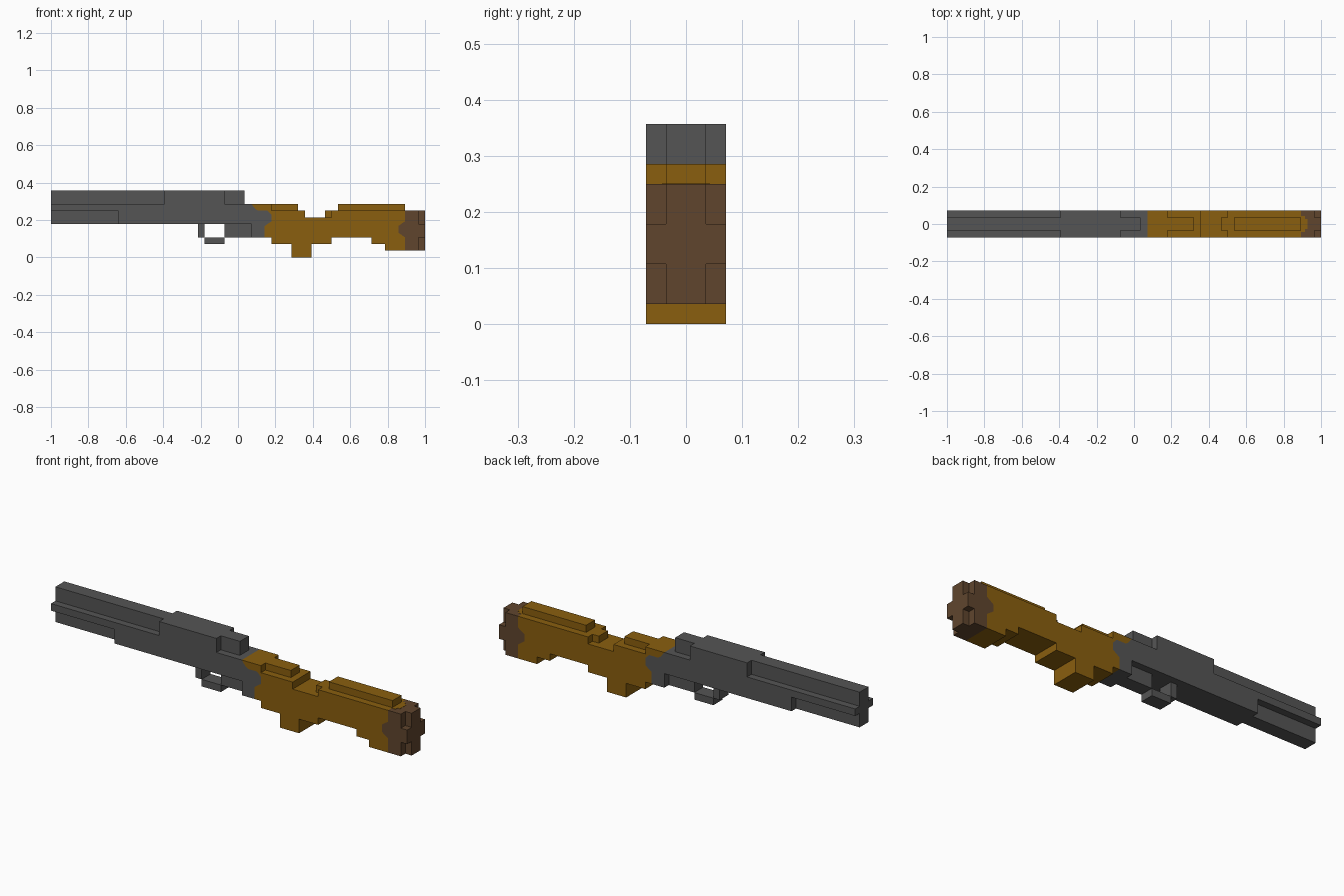
import bpy, bmesh

if "Cube" in bpy.data.objects:
    bpy.data.objects.remove(bpy.data.objects["Cube"])

U = 1 / 28  # one block of the model's grid


def material(name, rgb):
    m = bpy.data.materials.new(name)
    m.diffuse_color = (*rgb, 1)
    m.use_nodes = True
    m.node_tree.nodes["Principled BSDF"].inputs["Base Color"].default_value = m.diffuse_color
    return m


METAL = material("grey metal", (0.091, 0.091, 0.091))
WOOD = material("golden wood", (0.254, 0.114, 0.0045))
PAD = material("dark brown pad", (0.117, 0.060, 0.027))

# Colour seams as (x, z), bottom to top
FRONT_SEAM = [(4, 3), (4, 4.7), (5, 5.4), (5, 6.4), (4.4, 7), (3, 7), (2.6, 7.25), (2, 8)]
REAR_SEAM = [(25, 1), (25, 3), (24, 3.7), (24, 4.7), (25, 5.4), (25, 7)]


def box(x0, x1, z0, z1):
    return [(x0, z0), (x1, z0), (x1, z1), (x0, z1)]


def slab(name, outline, half, mat):
    """Extrude an (x, z) outline from -half to +half in y."""
    bm = bmesh.new()
    face = bm.faces.new([bm.verts.new((x * U, -half * U, z * U)) for x, z in outline])
    ext = bmesh.ops.extrude_face_region(bm, geom=[face])
    moved = [v for v in ext["geom"] if isinstance(v, bmesh.types.BMVert)]
    bmesh.ops.translate(bm, vec=(0, 2 * half * U, 0), verts=moved)
    bmesh.ops.recalc_face_normals(bm, faces=bm.faces)
    mesh = bpy.data.meshes.new(name)
    bm.to_mesh(mesh)
    bm.free()
    mesh.materials.append(mat)
    ob = bpy.data.objects.new(name, mesh)
    bpy.context.collection.objects.link(ob)
    return ob


def part(name, mat, pieces, seams=()):
    """Union of (outline, half width) slabs, left open along the seams."""
    body = slab(name, *pieces[0], mat)
    for outline, half in pieces[1:]:
        tool = slab("joiner", outline, half, mat)
        mod = body.modifiers.new("join", "BOOLEAN")
        mod.operation, mod.solver, mod.object = "UNION", "EXACT", tool
        bpy.context.view_layer.objects.active = body
        bpy.ops.object.modifier_apply(modifier=mod.name)
        bpy.data.objects.remove(tool)
    # remove the hidden faces between neighbouring parts
    bm = bmesh.new()
    bm.from_mesh(body.data)

    def on_seam(v, seam):
        return any(abs(v.co.x / U - x) + abs(v.co.z / U - z) < 0.01 for x, z in seam)

    hidden = [f for f in bm.faces
              if abs(f.normal.y) < 0.5
              and any(all(on_seam(v, s) for v in f.verts) for s in seams)]
    bmesh.ops.delete(bm, geom=hidden, context="FACES")
    bm.to_mesh(body.data)
    bm.free()
    return body


# Barrel and receiver: wide body, wide upper block, narrow core with guard post
part("barrel_and_receiver", METAL, [
    ([(-28, 7), (-18, 7), (-18, 5), (2, 5), (2, 3)] + FRONT_SEAM + [(-28, 8)], 2),
    (box(-11, -2, 7.5, 10), 2),
    ([(-28, 5), (-6, 5), (-6, 3), (-5, 3), (-5, 5), (-2, 5), (-2, 3), (2.5, 3),
      (2.5, 6), (1, 6), (1, 10), (-28, 10)], 1),
], [FRONT_SEAM])

# Lower bar of the trigger guard
part("trigger_guard", METAL, [(box(-5, -2, 2, 3), 1)])

# Wooden stock with grip and narrow raised ridges
part("stock", WOOD, [
    ([(5, 3), (5, 2), (8, 2), (8, 0), (11, 0), (11, 2), (14, 2), (14, 3),
      (20, 3), (20, 2), (22, 2), (22, 1)] + REAR_SEAM +
     [(14, 7), (14, 6), (10, 6), (10, 7), (5, 7), (5, 8)] + FRONT_SEAM[::-1], 2),
    (box(4.9, 9, 6.6, 8), 1),
    (box(13, 14.5, 5.5, 7), 1),
    (box(15, 25, 6.5, 8), 1),
], [FRONT_SEAM, REAR_SEAM])

# Butt pad with a cross-shaped end
part("butt_pad", PAD, [
    ([(27, 1), (27, 3), (28, 3), (28, 5), (27, 5), (27, 7)] + REAR_SEAM[::-1], 2),
    (box(26, 28, 1, 7), 1),
], [REAR_SEAM])

# Wood colour running onto the top of the pad: thin stacked-width plates
for i, (x0, x1, half) in enumerate([(25, 25.6, 1.2), (25.6, 26, 0.75)]):
    slab(f"pad_top_inlay_{i + 1}", box(x0, x1, 7, 7.03), half, WOOD)
